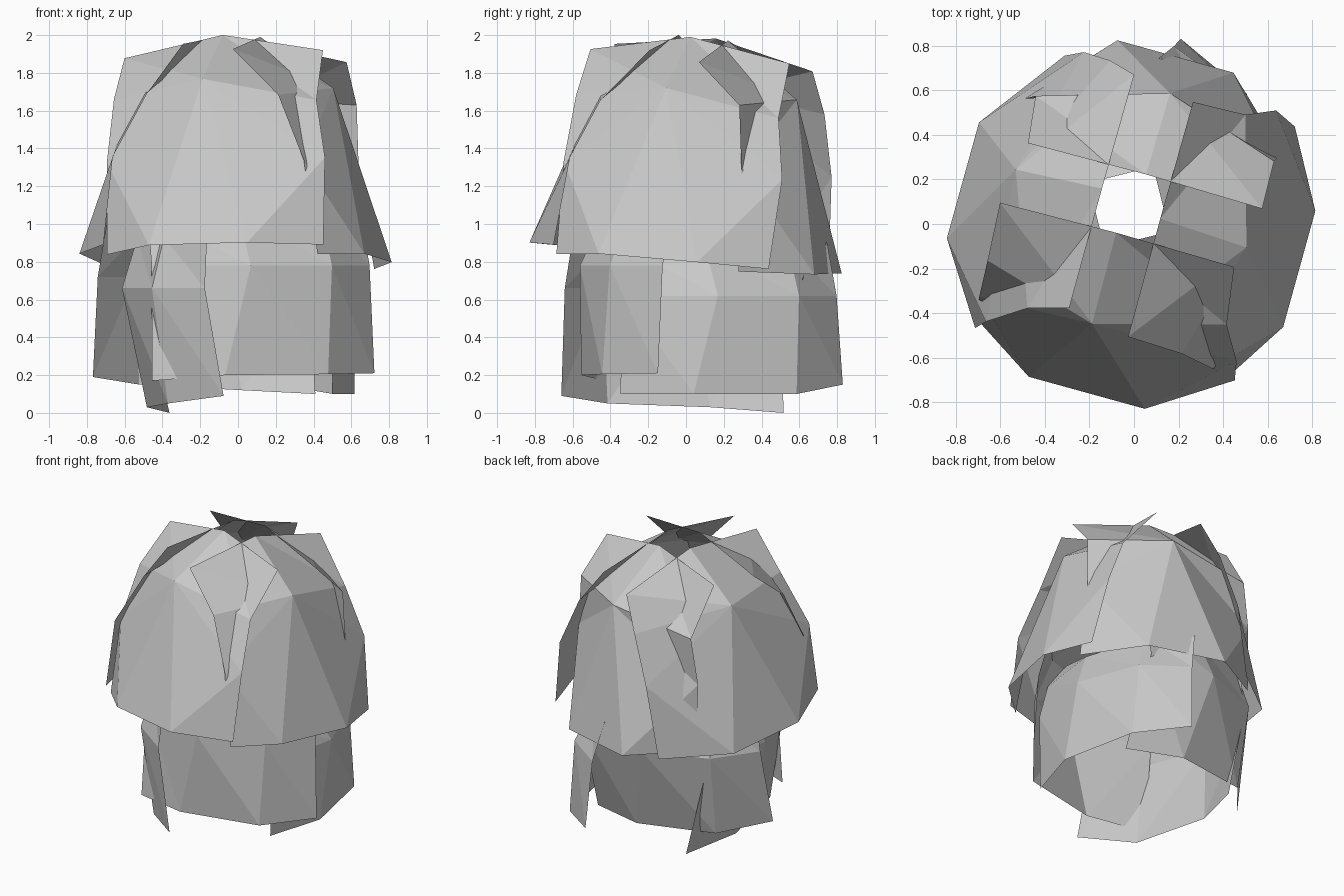
import bpy, math
from mathutils import Matrix, Vector

cube = bpy.data.objects.get("Cube")
if cube:
    bpy.data.objects.remove(cube, do_unlink=True)

# Single material
grey = bpy.data.materials.new("light_grey")
grey.use_nodes = True
colour = (0.58, 0.58, 0.58, 1)
grey.diffuse_color = colour
grey.node_tree.nodes["Principled BSDF"].inputs["Base Color"].default_value = colour
SIDES = ("front", "left", "back", "right")


def make_sheet(name, verts, faces):
    mesh = bpy.data.meshes.new(name)
    mesh.from_pydata([tuple(v) for v in verts], [], faces)
    mesh.materials.append(grey)
    mesh.update()
    obj = bpy.data.objects.new(name, mesh)
    bpy.context.collection.objects.link(obj)


# Upper drooping sheet: (sideways, outward, height)
top_edge = [(-.57, .144, 1.875), (-.03, .144, 1.995), (.52, .144, 1.91)]
shoulder = [(-.56, .39, 1.63), (-.03, .545, 1.72), (.55, .38, 1.62)]
sides = [(-.56, .53, 1.28), (.63, .5, 1.3)]
hem = [(-.54, .6, .78), (-.26, .78, .81), (.28, .78, .82), (.635, .55, .83)]
# Corners that wrap or tuck differently on each side
folds = {
    "front": {},
    "left": {11: (.62, .59, .82)},
    "back": {3: (-.56, .38, 1.67), 6: (-.56, .42, 1.33), 8: (-.6, .46, .79),
             7: (.6, .38, 1.3), 11: (.6, .43, .83)},
    "right": {3: (-.62, .27, 1.65), 6: (-.65, .4, 1.32), 8: (-.65, .49, .82),
              5: (.55, .33, 1.65)},
}
fan = [(0, 3, 4), (0, 4, 1), (1, 4, 5), (1, 5, 2), (3, 6, 4), (6, 9, 4),
       (6, 8, 9), (4, 9, 10), (4, 10, 7), (4, 7, 5), (7, 10, 11)]


def place_upper(point, turn):
    u, r, z = point
    p = Matrix.Rotation(turn, 3, 'Z') @ Vector((u, -r, z))
    # The whole tier leans slightly backward
    p.x -= .013
    p.y += .08 * (z - .85)
    p.z -= .1 * p.y + .02 * p.x
    return p


for k, side in enumerate(SIDES):
    points = top_edge + shoulder + sides + hem
    for i, point in folds[side].items():
        points[i] = point
    turn = math.radians(90 * k - 15.5)
    make_sheet("upper_sheet_" + side, [place_upper(p, turn) for p in points], fan)

# Lower sheet rows, top to bottom: (sideways, outward) per column
rim = [(-.55, .15), (-.2, .15), (.25, .15), (.55, .15)]
bend = [(-.53, .33), (-.1, .5), (.36, .47), (.62, .3)]
belly = [(-.53, .42), (-.066, .64), (.389, .59), (.65, .367)]
foot = [(-.543, .39), (-.195, .6), (.36, .624), (.669, .397)]

# Belly height, hem heights, inward swing of the hem, overlap of the first edge
lower = {
    "front": (.78, (.17, .2, .205, .21), (0, 0), -.09),
    "left": (.62, (.1, .1, .1, .15), (.01, .01), 0),
    "back": (.72, (.1, .12, .15, .19), (0, -.18), .06),
    "right": (.66, (0, .03, .05, .09), (.17, .01), 0),
}
for k, side in enumerate(SIDES):
    height, hem_heights, swing, lap = lower[side]
    turn = Matrix.Rotation(math.radians(90 * k + 14), 3, 'Z')
    verts = []
    for row, rise, amount in ((rim, .5, 0), (bend, .27, 0), (belly, 0, .27), (foot, None, 1)):
        for i, (u, r) in enumerate(row):
            z = hem_heights[i] if rise is None else height + rise
            if i == 0 and row in (bend, belly):
                r += lap
            p = turn @ Vector((u, -r, z))
            verts.append(p + Vector((swing[0] * amount - .023, swing[1] * amount + .075, 0)))
    faces = []
    for j in range(3):
        for i in range(3):
            a, b = j * 4 + i, j * 4 + i + 4
            faces += [(a, b, b + 1), (a, b + 1, a + 1)]
    make_sheet("lower_sheet_" + side, verts, faces)
